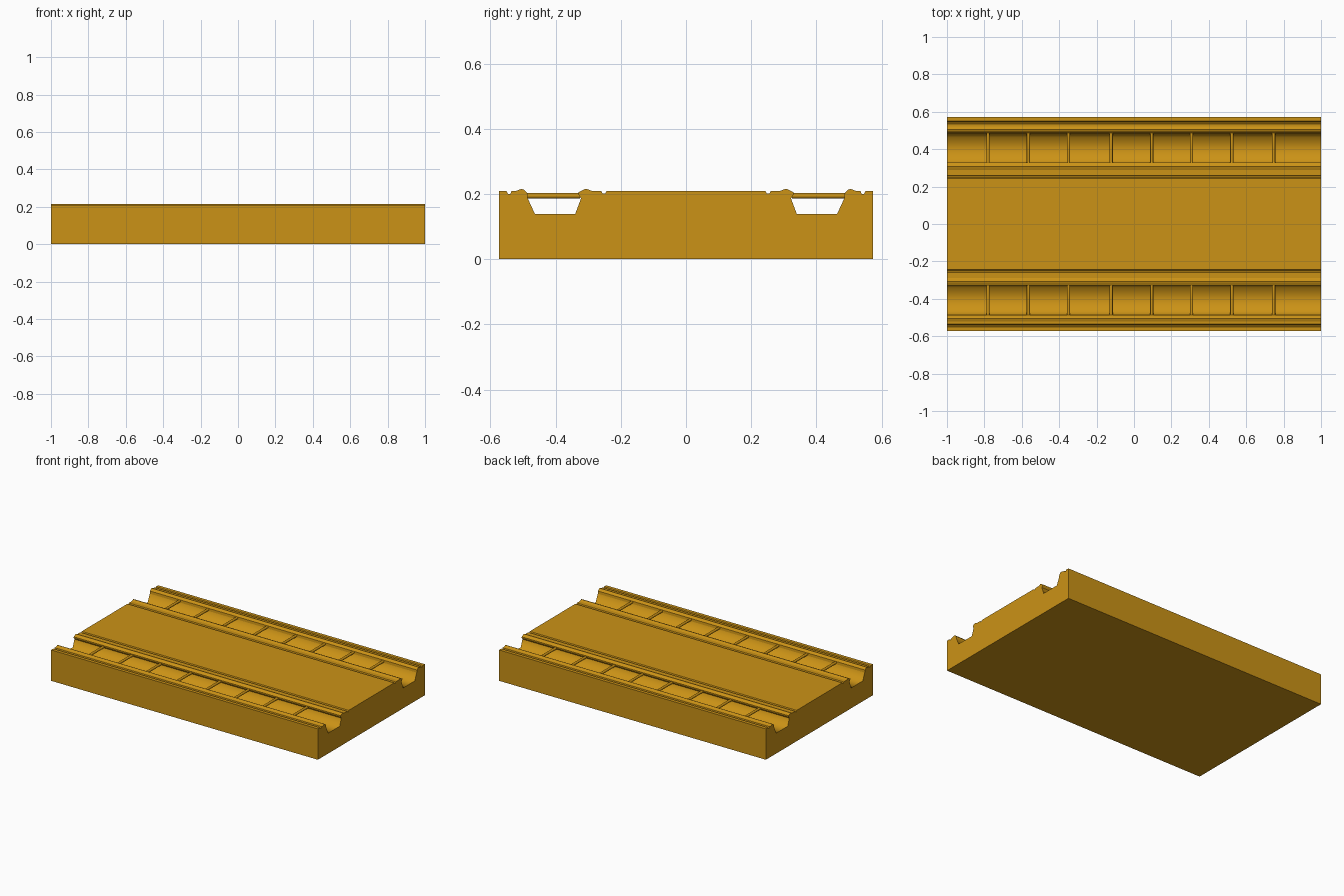
import bpy, bmesh, math
from mathutils import Matrix

if "Cube" in bpy.data.objects:
    bpy.data.objects.remove(bpy.data.objects["Cube"])

mat = bpy.data.materials.new("amber")
mat.diffuse_color = (0.60, 0.29, 0.008, 1)
mat.use_nodes = True
mat.node_tree.nodes["Principled BSDF"].inputs["Base Color"].default_value = mat.diffuse_color


def make_object(name, bm):
    bmesh.ops.recalc_face_normals(bm, faces=bm.faces)
    mesh = bpy.data.meshes.new(name)
    bm.to_mesh(mesh)
    bm.free()
    mesh.materials.append(mat)
    ob = bpy.data.objects.new(name, mesh)
    bpy.context.collection.objects.link(ob)
    return ob


# Half cross-section (y, z) from the middle outwards along the top
half = [
    (0.244, 0.209), (0.248, 0.201), (0.256, 0.201), (0.260, 0.209),   # inner notch
    (0.288, 0.209), (0.298, 0.213), (0.307, 0.216), (0.315, 0.213),   # inner ridge
    (0.330, 0.205), (0.330, 0.199), (0.322, 0.186),                   # inner lip
    (0.340, 0.138), (0.463, 0.138),                                   # channel floor
    (0.485, 0.186), (0.487, 0.203),                                   # outer lip
    (0.497, 0.213), (0.504, 0.216), (0.512, 0.213), (0.522, 0.209),   # outer ridge
    (0.535, 0.209), (0.539, 0.200), (0.546, 0.200), (0.550, 0.209),   # outer notch
    (0.573, 0.209), (0.573, 0.0),                                     # side
]
profile = half + [(-y, z) for y, z in reversed(half)]

# Slab: mirrored profile extruded along x
bm = bmesh.new()
end = bm.faces.new([bm.verts.new((-1, y, z)) for y, z in profile])
result = bmesh.ops.extrude_face_region(bm, geom=[end], use_keep_orig=True)
moved = [g for g in result["geom"] if isinstance(g, bmesh.types.BMVert)]
bmesh.ops.translate(bm, verts=moved, vec=(2, 0, 0))
# Soft shading inside the two channels only
for f in bm.faces:
    c = f.calc_center_median()
    if len(f.verts) == 4 and 0.32 < abs(c.y) < 0.486 and 0.13 < c.z < 0.19:
        f.smooth = True
make_object("track_slab", bm)

# Rungs: thin round bars spanning each channel
rung_x = [-0.78, -0.565, -0.35, -0.122, 0.095, 0.308, 0.523, 0.747]
for side, label in ((-1, "front_rungs"), (1, "back_rungs")):
    bm = bmesh.new()
    for x in rung_x:
        place = Matrix.Translation((x, side * 0.406, 0.1945)) @ Matrix.Rotation(math.pi / 2, 4, 'X')
        bmesh.ops.create_cone(bm, cap_ends=True, segments=12, radius1=0.0085,
                              radius2=0.0085, depth=0.162, matrix=place)
    for f in bm.faces:
        f.smooth = len(f.verts) == 4
    make_object(label, bm)
